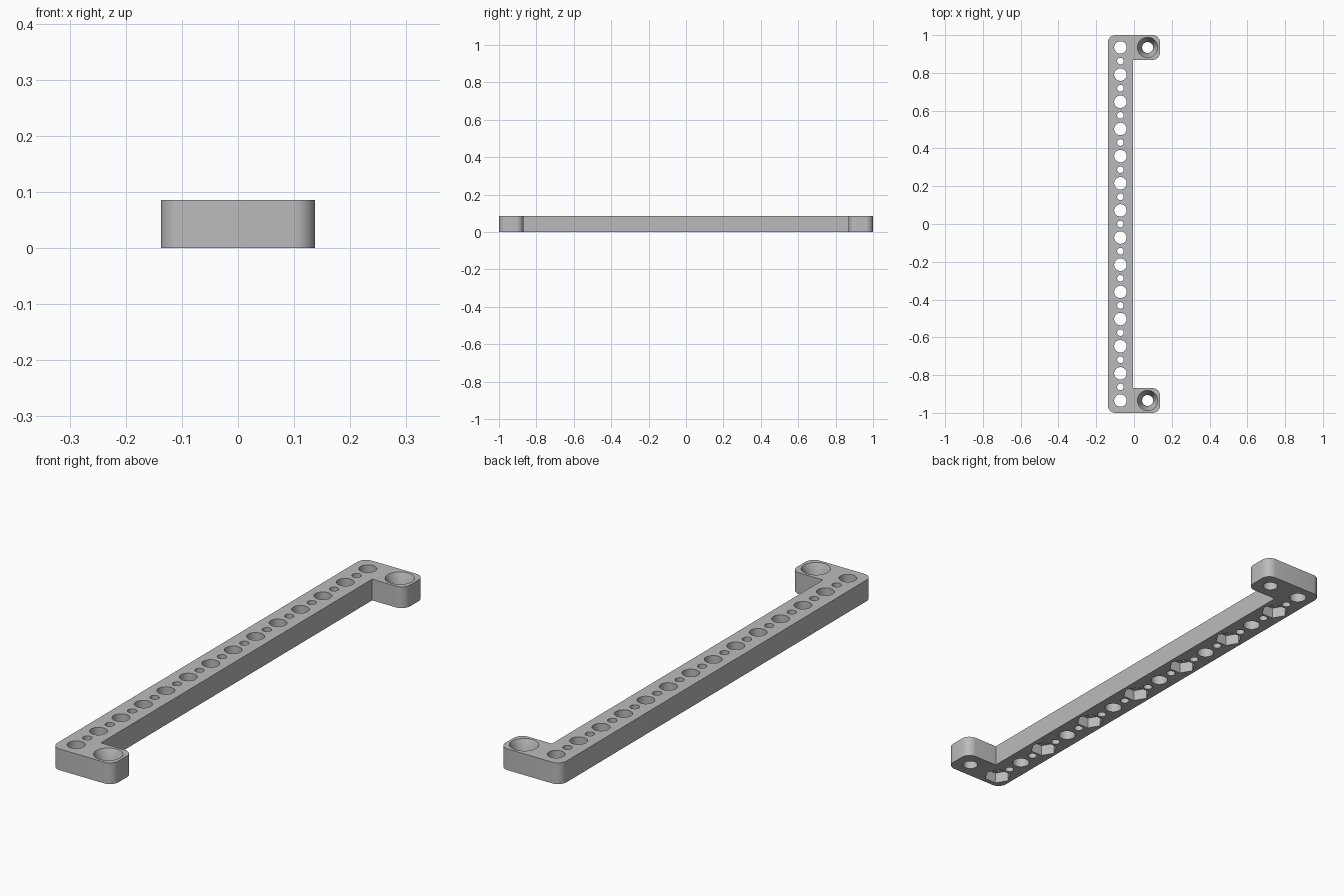
import bpy, bmesh, math

cube = bpy.data.objects.get("Cube")
if cube:
    bpy.data.objects.remove(cube)

PITCH = 0.1438      # spacing of the main holes
HALF = 0.0655       # half width of the bar and lugs
HEIGHT = 0.086
ROUND = 0.038       # outer corner radius
COLUMN = PITCH / 2  # x offset of the bar and lug hole rows
X_OUT, X_IN = COLUMN + HALF, HALF - COLUMN
Y_HOLE, Y_IN = 1 - HALF, 1 - 2 * HALF

gray = bpy.data.materials.new("light gray")
gray.use_nodes = True
gray.diffuse_color = (0.5, 0.5, 0.5, 1)
gray.node_tree.nodes["Principled BSDF"].inputs["Base Color"].default_value = (0.5, 0.5, 0.5, 1)


def make_object(name, bm):
    bmesh.ops.recalc_face_normals(bm, faces=bm.faces)
    mesh = bpy.data.meshes.new(name)
    bm.to_mesh(mesh)
    bm.free()
    mesh.materials.append(gray)
    obj = bpy.data.objects.new(name, mesh)
    bpy.context.collection.objects.link(obj)
    return obj


def arc(x, y, start):
    """Quarter circle running counterclockwise."""
    return [(x + ROUND * math.cos(start + a * math.pi / 16),
             y + ROUND * math.sin(start + a * math.pi / 16)) for a in range(9)]


def add_lathe(bm, x, y, profile, sides=40):
    """Closed solid through (radius, z) rings around a vertical axis."""
    rings = []
    for radius, z in profile:
        rings.append([bm.verts.new((x + radius * math.cos(2 * math.pi * i / sides),
                                    y + radius * math.sin(2 * math.pi * i / sides), z))
                      for i in range(sides)])
    for low, high in zip(rings, rings[1:]):
        for i in range(sides):
            j = (i + 1) % sides
            bm.faces.new((low[i], low[j], high[j], high[i]))
    bm.faces.new(rings[0][::-1])
    bm.faces.new(rings[-1])


def cut(target, bm):
    cutter = make_object("cutter", bm)
    cutter.hide_render = True
    mod = target.modifiers.new("cut", "BOOLEAN")
    mod.operation = "DIFFERENCE"
    mod.solver = "EXACT"
    mod.object = cutter
    bpy.context.view_layer.objects.active = target
    bpy.ops.object.modifier_apply(modifier=mod.name)
    bpy.data.objects.remove(cutter)


# Bar with a lug at each end: one outline, raised to full height
cx, cy = X_OUT - ROUND, 1 - ROUND
inner = Y_IN + ROUND
right_angle = math.pi / 2
outline = (arc(-cx, -cy, math.pi) + arc(cx, -cy, -right_angle)
           + arc(cx, -inner, 0) + [(X_IN, -Y_IN), (X_IN, Y_IN)]
           + arc(cx, inner, -right_angle) + arc(cx, cy, 0)
           + arc(-cx, cy, right_angle))
bm = bmesh.new()
base = bm.faces.new([bm.verts.new((x, y, 0)) for x, y in outline])
top = bmesh.ops.extrude_face_region(bm, geom=[base])
bmesh.ops.translate(bm, vec=(0, 0, HEIGHT),
                    verts=[v for v in top["geom"] if isinstance(v, bmesh.types.BMVert)])
bracket = make_object("mounting_bracket", bm)

# Through holes, alternating large and small, and tapered lug holes
bm = bmesh.new()
for i in range(27):
    radius = 0.0175 if i % 2 else 0.033
    add_lathe(bm, -COLUMN, -Y_HOLE + i * Y_HOLE / 13,
              [(radius, -0.02), (radius, HEIGHT + 0.02)])
for side in (-1, 1):
    add_lathe(bm, COLUMN, side * Y_HOLE,
              [(0.029, -0.02), (0.029, 0.03), (0.054, HEIGHT), (0.054, HEIGHT + 0.02)])
cut(bracket, bm)

# Hexagonal nut pockets under every second large hole
bm = bmesh.new()
for i in range(0, 14, 2):
    add_lathe(bm, -COLUMN, -Y_HOLE + i * 2 * Y_HOLE / 13,
              [(0.053, -0.02), (0.053, 0.045)], sides=6)
cut(bracket, bm)

# Smooth rounded walls, crisp edges
bpy.ops.object.select_all(action="DESELECT")
bracket.select_set(True)
bpy.context.view_layer.objects.active = bracket
bpy.ops.object.shade_smooth_by_angle(angle=math.radians(30))
